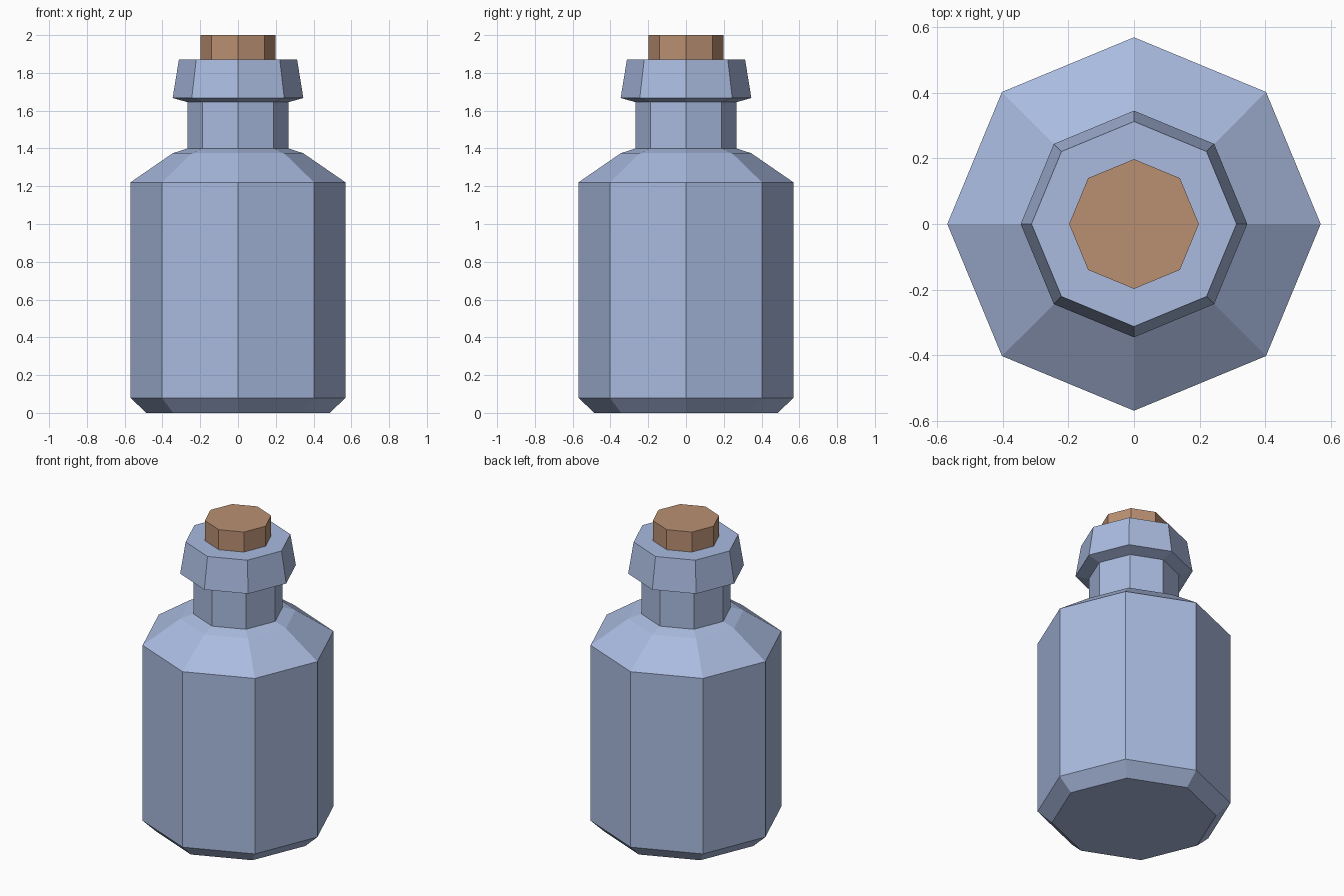
import bpy, bmesh, math

if "Cube" in bpy.data.objects:
    bpy.data.objects.remove(bpy.data.objects["Cube"])

SIDES = 8


def material(name, colour):
    m = bpy.data.materials.new(name)
    m.diffuse_color = (*colour, 1.0)
    m.use_nodes = True
    m.node_tree.nodes["Principled BSDF"].inputs["Base Color"].default_value = m.diffuse_color
    return m


def lathe(name, profile, mat):
    """Turn a (radius, height) profile into a closed eight-sided solid."""
    bm = bmesh.new()
    rings = []
    for r, z in profile:
        rings.append([bm.verts.new((r * math.cos(math.tau * i / SIDES),
                                    r * math.sin(math.tau * i / SIDES), z))
                      for i in range(SIDES)])
    for low, high in zip(rings, rings[1:]):
        for i in range(SIDES):
            j = (i + 1) % SIDES
            bm.faces.new((low[i], low[j], high[j], high[i]))
    bm.faces.new(rings[0][::-1])
    bm.faces.new(rings[-1])
    bmesh.ops.recalc_face_normals(bm, faces=bm.faces[:])
    mesh = bpy.data.meshes.new(name)
    bm.to_mesh(mesh)
    bm.free()
    mesh.materials.append(mat)
    obj = bpy.data.objects.new(name, mesh)
    bpy.context.collection.objects.link(obj)
    return obj


glass = material("pale blue glass", (0.402, 0.497, 0.745))
cork = material("cork brown", (0.491, 0.279, 0.168))

# Bottle: chamfered foot, straight body, shoulder, neck and flared lip
lathe("bottle", [(0.485, 0.0), (0.57, 0.08), (0.57, 1.22), (0.345, 1.375),
                 (0.267, 1.40), (0.267, 1.645), (0.346, 1.667), (0.313, 1.87)], glass)

# Cork stopper, standing on the flat lip
lathe("stopper", [(0.198, 1.87), (0.198, 2.0)], cork)
